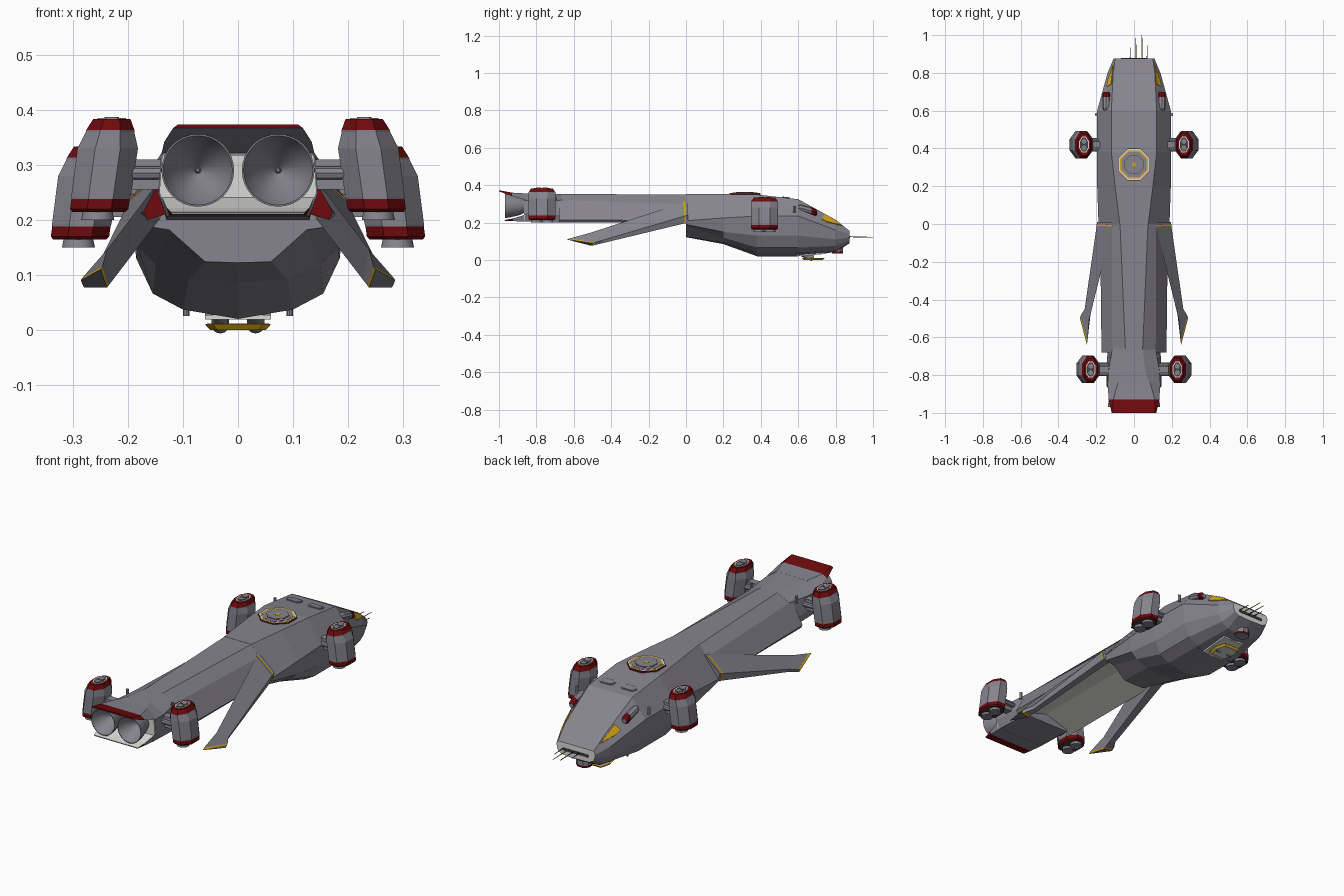
import bpy, bmesh, math
from mathutils import Vector

if "Cube" in bpy.data.objects:
    bpy.data.objects.remove(bpy.data.objects["Cube"], do_unlink=True)


def material(name, rgb):
    m = bpy.data.materials.new(name)
    m.use_nodes = True
    m.diffuse_color = (*rgb, 1)
    m.node_tree.nodes["Principled BSDF"].inputs["Base Color"].default_value = (*rgb, 1)
    return m


GREY, RED, LIGHT, GOLD, DARK = range(5)
MATS = [material("hull_grey", (.24, .23, .27)), material("dark_red", (.155, .003, .004)),
        material("light_grey", (.7, .7, .68)), material("gold", (.7, .4, .008)),
        material("dark_grey", (.05, .05, .055))]


def loft(name, rings, mat=GREY, bands=None, caps=(None, None), rule=None, smooth=False):
    """Skin a list of rings; bands gives a colour to each span, caps to each end."""
    bm = bmesh.new()
    vs = [[bm.verts.new(p) for p in r] for r in rings]
    n = len(vs[0])
    for i in range(len(vs) - 1):
        for j in range(n):
            f = bm.faces.new((vs[i][j], vs[i][(j + 1) % n], vs[i + 1][(j + 1) % n], vs[i + 1][j]))
            f.material_index = bands[i] if bands else mat
    for ring, c in zip((vs[0], vs[-1]), caps):
        bm.faces.new(ring).material_index = mat if c is None else c
    bmesh.ops.recalc_face_normals(bm, faces=bm.faces[:])
    if rule:
        for f in bm.faces:
            r = rule(f)
            f.material_index = f.material_index if r is None else r
    me = bpy.data.meshes.new(name)
    bm.to_mesh(me)
    bm.free()
    for m in MATS:
        me.materials.append(m)
    ob = bpy.data.objects.new(name, me)
    bpy.context.collection.objects.link(ob)
    if smooth:
        bpy.context.view_layer.objects.active = ob
        ob.select_set(True)
        bpy.ops.object.shade_smooth_by_angle(angle=math.radians(40))
        ob.select_set(False)
    return ob


def section(y, half):
    """Full ring from the right-hand half of a cross-section."""
    return [(x, y, z) for x, z in half] + [(-x, y, z) for x, z in reversed(half) if x > 0]


def oct_ring(c, rx, ry, z, n=8):
    return [(c[0] + rx * math.cos((k + .5) * math.tau / n) / math.cos(math.pi / n),
             c[1] + ry * math.sin((k + .5) * math.tau / n) / math.cos(math.pi / n), z) for k in range(n)]


def tube(name, a, b, r1, r2=None, mat=GREY, n=12):
    a, b = Vector(a), Vector(b)
    r2 = r1 if r2 is None else r2
    rot = (b - a).to_track_quat('Z', 'Y').to_matrix()
    ring = [Vector((math.cos(k * math.tau / n), math.sin(k * math.tau / n), 0)) for k in range(n)]
    return loft(name, [[a + rot @ (p * r1) for p in ring], [b + rot @ (p * r2) for p in ring]], mat, smooth=True)


def slab(name, points, thick, mat):
    return loft(name, [[(x, y, z + h) for x, y, z in points] for h in (0, thick)], mat)


# Main hull
HULL = [(.875, [(.10, .155), (.108, .14), (.104, .12), (.098, .105), (.075, .093), (0, .09)]),
        (.80, [(.11, .215), (.14, .16), (.138, .11), (.118, .075), (.08, .052), (0, .042)]),
        (.60, [(.12, .325), (.195, .235), (.185, .13), (.155, .066), (.10, .037), (0, .02)]),
        (.38, [(.12, .35), (.197, .235), (.185, .13), (.155, .066), (.10, .037), (0, .02)]),
        (.20, [(.10, .352), (.195, .225), (.182, .15), (.15, .12), (.09, .092), (0, .085)]),
        (0, [(.075, .352), (.188, .21), (.178, .19), (.125, .182), (.06, .124), (0, .122)])]
loft("main_hull", [section(y, h) for y, h in HULL], caps=(LIGHT, GREY))


def on_side(y, t, lift, s):
    """Point on the upper side wall; t runs from roof edge to shoulder."""
    for (y1, a), (y0, b) in zip(HULL, HULL[1:]):
        if y0 <= y <= y1:
            k = (y - y0) / (y1 - y0)
            p, q = (Vector(b[i]).lerp(Vector(a[i]), k) for i in (0, 1))
            m = p.lerp(q, t)
            return (s * (m.x + lift), y, m.y + lift)


# Rear boom with a hollow pale underside and red end
boom = [(.02, [(.075, .351), (.117, .298), (.18, .21), (.165, .2), (0, .25)]),
        (-.68, [(.045, .352), (.115, .32), (.172, .215), (.165, .2), (0, .25)])]
loft("rear_boom", [section(y, h) for y, h in boom], caps=(GREY, RED),
     rule=lambda f: LIGHT if f.normal.z < -.8 else None)

# Engine block with pale rear wall
tail = [(-.66, [(.045, .352), (.115, .32), (.14, .24), (.13, .2)]),
        (-.78, [(.06, .354), (.135, .315), (.145, .25), (.13, .203)]),
        (-.86, [(.09, .355), (.14, .318), (.145, .25), (.13, .206)])]
loft("engine_block", [section(y, h) for y, h in tail])
loft("engine_wall", [section(y, [(.138, .318), (.143, .25), (.13, .21)]) for y in (-.858, -.865)], LIGHT)

# Wedge hood, red on its rear lip, and flat lower lip with red underside edge
hood = [(-.84, [(.085, .355), (.14, .316)]), (-.93, [(.11, .36), (.134, .342)]),
        (-1, [(.11, .373), (.118, .367)])]
loft("engine_hood", [section(y, h) for y, h in hood], bands=[GREY, RED], caps=(GREY, RED),
     rule=lambda f: GREY if f.normal.z < -.3 else None)
lip = [(-.85, [(.14, .245), (.13, .205)]), (-.925, [(.13, .222), (.125, .208)]),
       (-.97, [(.122, .214), (.12, .21)])]
loft("engine_lip", [section(y, h) for y, h in lip], bands=[LIGHT, RED],
     rule=lambda f: LIGHT if f.normal.z > .3 else GREY if f.calc_center_median().y > -.925 else None)

# Engine nozzles: open cones with a small core
for s, side in ((1, "left"), (-1, "right")):
    prof = [(.03, -.85), (.05, -.89), (.062, -.94), (.066, -.968), (.063, -.968), (.045, -.92), (.006, -.875)]
    loft("nozzle_" + side, [[(s * .073 + r * math.cos(k * math.tau / 32), y, .29 + r * math.sin(k * math.tau / 32))
                             for k in range(32)] for r, y in prof], smooth=True)
    tube("nozzle_core_" + side, (s * .073, -.87, .29), (s * .073, -.89, .29), .006, .003)

# Thruster pods, struts and wings on both sides
PODS = {"front": (.285, .42, .15, .17), "rear": (.25, -.77, .2, .12)}
for s, side in ((1, "left"), (-1, "right")):
    for end, (x, y, z, root) in PODS.items():
        tag = end + "_" + side

        def lean(h):
            """Pod axis at height h: the pods tip inward at the top."""
            return (s * (x + .005 - .14 * h), y)

        levels = [(.048, .066, .014), (.053, .073, .02), (.053, .073, .038), (.054, .073, .042),
                  (.055, .073, .13), (.044, .071, .16), (.044, .071, .163), (.034, .058, .183)]
        loft("pod_" + tag, [oct_ring(lean(h), a, b, z + h) for a, b, h in levels],
             bands=[RED, RED, GREY, GREY, GREY, GREY, RED], caps=(DARK, RED))
        top = lean(.183)
        for nm, a, b, h, m in (("rim", .026, .042, .185, LIGHT), ("well", .021, .037, .1855, DARK)):
            loft(f"pod_{nm}_{tag}", [oct_ring(top, a, b, z + k) for k in (.18, h)], m)
        for d in (-1, 1):
            tube("pod_vent_" + tag, (top[0], y + d * .017, z + .183), (top[0], y + d * .017, z + .187), .013)
            jet = lean(0)[0]
            tube("pod_jet_" + tag, (jet, y + d * .03, z + .03), (jet, y + d * .03, z), .024, .03)
            tube("strut_" + tag, (s * root, y + d * .024, z + .085), (s * x, y + d * .024, z + .085), .012, n=8)
        loft("strut_web_" + tag, [[(s * px, y + dy, z + dz) for dy, dz in
                                   ((-.018, .055), (.018, .055), (.018, .11), (-.018, .11))]
                                  for px in (root, x)])

    # Swept wing with gold root seam, barbed end and gold tip edge
    root, tip = ([Vector((s * px, py, pz)) for px, py, pz in pts] for pts in (
        ((.11, .01, .315), (.195, .01, .24), (.185, .01, .2), (.14, .01, .205)),
        ((.25, -.638, .11), (.286, -.5, .09), (.28, -.5, .077), (.238, -.51, .077))))

    def wing_ring(k):
        return [a.lerp(b, k) for a, b in zip(root, tip)]

    ridge = wing_ring(.9)
    ridge[0] = Vector((s * .238, -.51, .146))
    ridge[1] -= Vector((s * .016, 0, 0))
    ridge[2] -= Vector((s * .016, 0, 0))
    loft("wing_" + side, [root, ridge, wing_ring(.975), tip], bands=[GREY, GREY, GOLD], caps=(GREY, GREY))
    seam = wing_ring(.03)
    mid = sum(seam, Vector()) / 4
    loft("wing_seam_" + side, [[mid + (p - mid) * 1.04 + Vector((0, d, 0)) for p in seam] for d in (-.004, .004)], GOLD)

    # Cockpit window, shoulder gun and sensor studs
    pane = [(.838, .12), (.74, .1), (.728, .6), (.755, .62)]
    loft("window_" + side, [[on_side(y, t, k, s) for y, t in pane] for k in (.001, .005)], GOLD)
    gun = [(.60, .014, .278), (.615, .019, .278), (.672, .019, .262), (.69, .02, .256), (.70, .012, .252)]
    loft("shoulder_gun_" + side, [[(s * .147 + r * math.cos(k * math.tau / 8), y, z + r * math.sin(k * math.tau / 8))
                                  for k in range(8)] for y, r, z in gun], bands=[GREY, GREY, RED, RED])
    for y, x, z in ((.58, .2, .275), (-.7, .125, .325)):
        tube("stud_" + side, (s * x, y, z - .02), (s * x, y, z + .015), .008, n=6)
    tube("belly_pin_" + side, (s * .094, .6, .05), (s * .094, .6, .025), .006, n=8)
    tube("landing_leg_" + side, (s * .032, .62, .035), (s * .032, .68, .008), .016)

    # Roof hatch with rounded ends
    arc = [(k + .5) * math.tau / 16 for k in range(16)]
    hatch = [(math.copysign(.022, math.cos(a)) + .018 * math.cos(a), .022 * math.sin(a)) for a in arc]
    for nm, k, thick in (("rim", 1, .003), ("lid", .84, .0045)):
        slab(f"hatch_{nm}_{side}", [(s * .06 + x * k, .535 + y * k, .3324 - .114 * y * k) for x, y in hatch],
             thick, GREY)

# Octagonal roof turret base with red skirt, pale rim and gold rings
for i, (r, z, m) in enumerate([(.084, .3565, RED), (.081, .358, LIGHT), (.074, .3592, GOLD), (.067, .3604, GREY),
                               (.05, .3615, DARK), (.047, .3625, GREY), (.011, .364, GOLD)]):
    loft(f"roof_octagon_{i}", [oct_ring((0, .315), r, r, .34), oct_ring((0, .315), r, r, z)], m)

# Chin turret, nose slot and antennae
loft("chin_turret", [oct_ring((0, .81), .035, .03, z) for z in (.07, .045, .035)], bands=[GREY, RED])
loft("nose_slot", [[(x, y, z) for x, z in ((-.07, .115), (.07, .115), (.07, .128), (-.07, .128))]
                   for y in (.873, .878)], DARK)
for x, y, m in ((-.02, .935, DARK), (.01, .985, DARK), (.042, 1.0, GOLD), (.07, .945, DARK)):
    tube("antenna", (x, .86, .125), (x, y, .122), .003, .0015, m, 6)

# Pale landing bay and foot with a gold rim
slab("landing_bay", [(-.06, .59, .019), (.06, .59, .019), (.06, .75, .033), (-.06, .75, .033)], .008, LIGHT)
foot = [[(x * k, .68 + y * k, z) for x, y in ((-.045, -.06), (.045, -.06), (.06, 0), (.045, .06), (-.045, .06), (-.06, 0))]
        for k, z in ((.85, 0), (1, .01), (.9, .012))]
loft("landing_foot", foot, GOLD, caps=(LIGHT, GREY))
